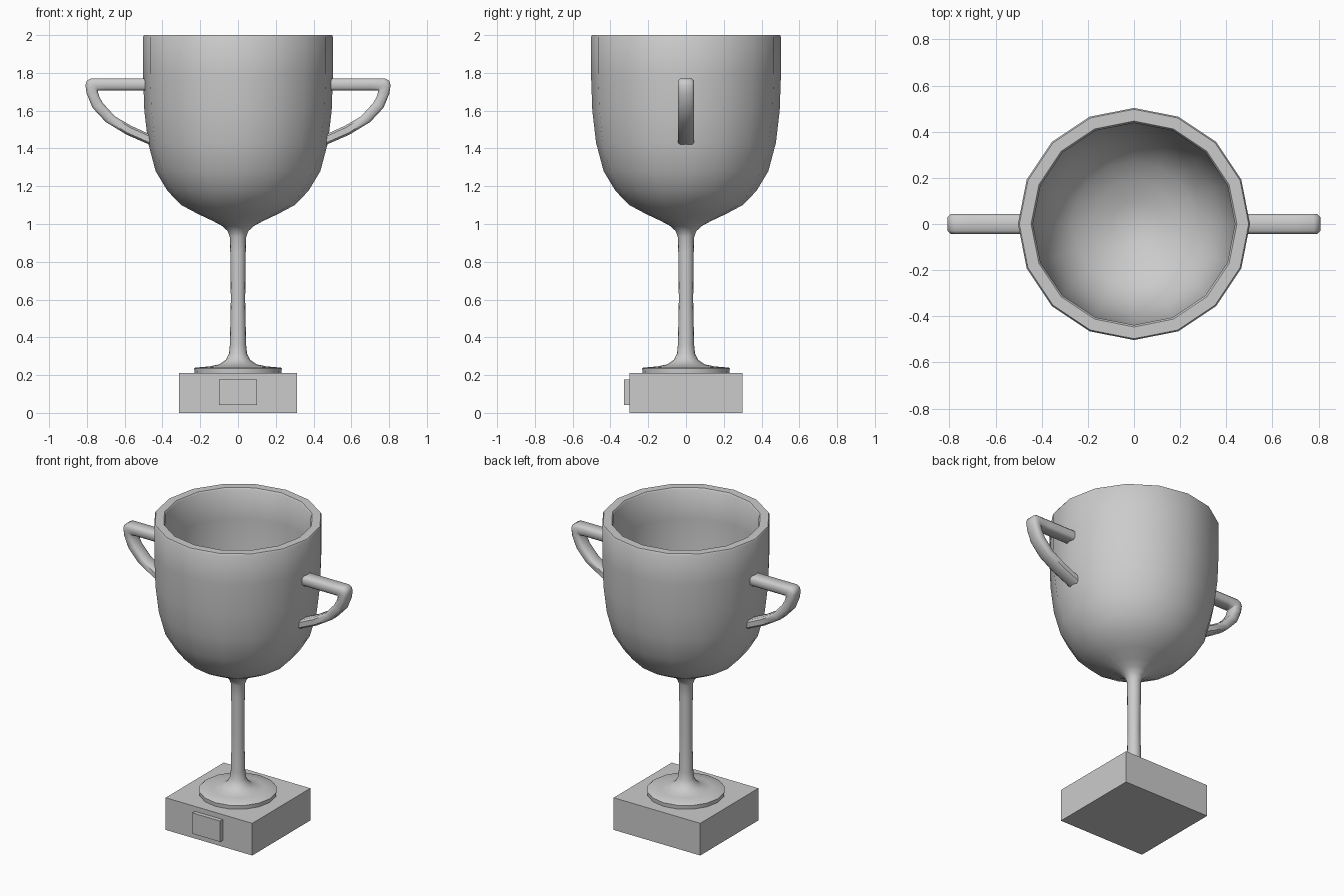
import bpy, bmesh, math

if "Cube" in bpy.data.objects:
    bpy.data.objects.remove(bpy.data.objects["Cube"])


def finish(name, bm, angle=40):
    bmesh.ops.recalc_face_normals(bm, faces=bm.faces[:])
    me = bpy.data.meshes.new(name)
    bm.to_mesh(me)
    bm.free()
    ob = bpy.data.objects.new(name, me)
    bpy.context.collection.objects.link(ob)
    bpy.ops.object.select_all(action='DESELECT')
    ob.select_set(True)
    bpy.context.view_layer.objects.active = ob
    if angle:
        bpy.ops.object.shade_smooth_by_angle(angle=math.radians(angle))
    return ob


def box(name, lo, hi):
    bm = bmesh.new()
    bmesh.ops.create_cube(bm, size=1)
    for v in bm.verts:
        v.co = [(a + b) / 2 + c * (b - a) for a, b, c in zip(lo, hi, v.co)]
    return finish(name, bm, 0)


def lathe(name, profile, sides=16):
    bm = bmesh.new()
    vs = [bm.verts.new((r, 0, z)) for r, z in profile]
    es = [bm.edges.new(p) for p in zip(vs, vs[1:])]
    bmesh.ops.spin(bm, geom=vs + es, cent=(0, 0, 0), axis=(0, 0, 1),
                   angle=math.tau, steps=sides)
    bmesh.ops.remove_doubles(bm, verts=bm.verts[:], dist=0.0005)
    return finish(name, bm)


# Plinth and plaque
box("plinth", (-0.313, -0.3, 0), (0.313, 0.3, 0.21))
box("plaque", (-0.1, -0.327, 0.042), (0.1, -0.29, 0.178))

# Foot, stem and hollow bowl turned as one profile
outer = [(0, 0.205), (0.23, 0.205), (0.232, 0.235), (0.225, 0.24), (0.15, 0.246),
         (0.1, 0.257), (0.065, 0.28), (0.048, 0.315), (0.043, 0.36), (0.038, 0.6),
         (0.041, 0.85), (0.043, 0.93), (0.055, 0.963), (0.085, 0.99), (0.135, 1.017),
         (0.21, 1.052), (0.3, 1.1), (0.373, 1.175), (0.436, 1.28), (0.476, 1.43),
         (0.496, 1.6), (0.503, 1.8), (0.503, 1.99), (0.497, 2.0)]
inner = [(0.446, 2.0), (0.438, 1.99), (0.44, 1.8), (0.433, 1.6), (0.415, 1.44),
         (0.381, 1.31), (0.33, 1.22), (0.27, 1.155), (0.19, 1.11), (0.1, 1.07),
         (0, 1.05)]
lathe("cup", outer + inner)

# Handles: rounded-rectangle sections between outer and inner edge points
stations = [((0.46, 1.77), (0.46, 1.707)), ((0.7, 1.77), (0.7, 1.707)),
            ((0.78, 1.77), (0.738, 1.707)), ((0.8, 1.76), (0.742, 1.704)),
            ((0.808, 1.735), (0.742, 1.7)), ((0.801, 1.69), (0.735, 1.675)),
            ((0.77, 1.615), (0.715, 1.64)), ((0.7, 1.54), (0.652, 1.57)),
            ((0.59, 1.473), (0.566, 1.52)), ((0.45, 1.412), (0.45, 1.467))]
w, b = 0.043, 0.013
section = [(0, -w + b), (0, w - b), (0.2, w), (0.8, w),
           (1, w - b), (1, -w + b), (0.8, -w), (0.2, -w)]
for name, side in (("handle_right", 1), ("handle_left", -1)):
    bm = bmesh.new()
    rings = [[bm.verts.new((side * (o[0] + t * (i[0] - o[0])), y,
                            o[1] + t * (i[1] - o[1]))) for t, y in section]
             for o, i in stations]
    for r, s in zip(rings, rings[1:]):
        for k in range(8):
            n = (k + 1) % 8
            bm.faces.new((r[k], r[n], s[n], s[k]))
    bm.faces.new(rings[0])
    bm.faces.new(rings[-1])
    finish(name, bm, 50)
